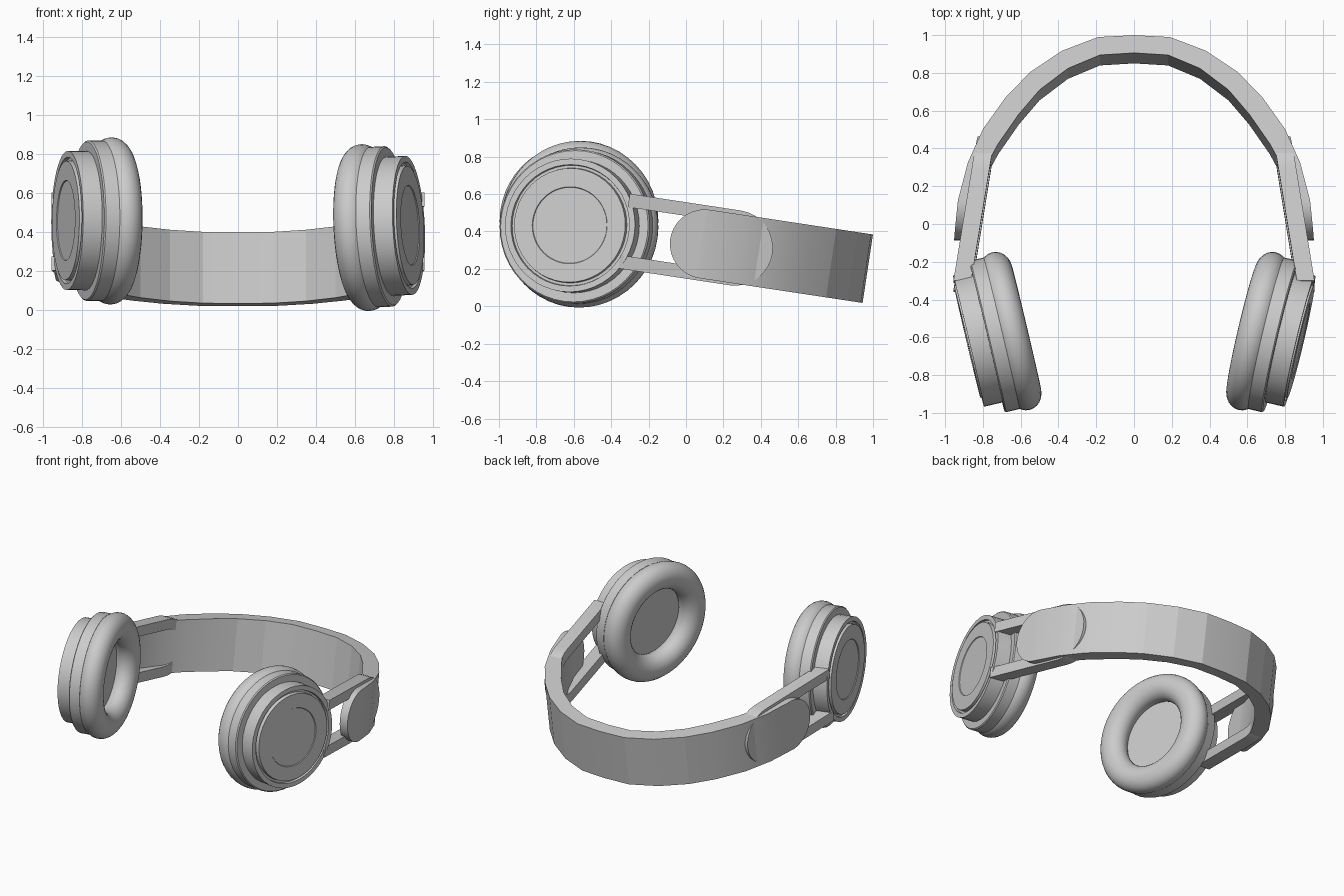
import bpy, bmesh, math
from mathutils import Matrix, Vector

cube = bpy.data.objects.get("Cube")
if cube:
    bpy.data.objects.remove(cube)

GREY = (0.6, 0.6, 0.6, 1)
mat = bpy.data.materials.new("plain grey")
mat.use_nodes = True
mat.diffuse_color = GREY
mat.node_tree.nodes["Principled BSDF"].inputs["Base Color"].default_value = GREY

# Band and forks share one tilted frame
TILT = Matrix.Translation((0, 0, 0.348)) @ Matrix.Rotation(math.radians(-8.6), 4, 'X')


def finish(name, bm, matrix, smooth_angle=None):
    bmesh.ops.remove_doubles(bm, verts=bm.verts, dist=1e-5)
    bmesh.ops.recalc_face_normals(bm, faces=bm.faces)
    mesh = bpy.data.meshes.new(name)
    bm.to_mesh(mesh)
    bm.free()
    mesh.materials.append(mat)
    ob = bpy.data.objects.new(name, mesh)
    bpy.context.collection.objects.link(ob)
    ob.matrix_world = matrix
    if smooth_angle:
        bpy.ops.object.select_all(action='DESELECT')
        ob.select_set(True)
        bpy.context.view_layer.objects.active = ob
        bpy.ops.object.shade_smooth_by_angle(angle=math.radians(smooth_angle))
    return ob


def loft(sections, bm):
    """Skin a list of four-cornered sections and cap both ends."""
    rings = [[bm.verts.new(p) for p in s] for s in sections]
    for a, b in zip(rings, rings[1:]):
        for i in range(4):
            j = (i + 1) % 4
            bm.faces.new((a[i], a[j], b[j], b[i]))
    bm.faces.new(rings[0])
    bm.faces.new(rings[-1])


def lathe(name, profile, matrix, steps=48):
    """Spin a profile of (radius, depth) about the local z axis."""
    bm = bmesh.new()
    verts = [bm.verts.new((r, 0, w)) for r, w in profile]
    edges = [bm.edges.new(pair) for pair in zip(verts, verts[1:])]
    bmesh.ops.spin(bm, geom=verts + edges, axis=(0, 0, 1), cent=(0, 0, 0),
                   angle=math.tau, steps=steps, use_duplicate=False)
    return finish(name, bm, matrix, 35)


# Headband: outer and inner outline of one half, ending in a rounded tip
HALF = 0.185
ROUND_START = 0.10
outer = [(0, .983), (.19, .973), (.38, .90), (.55, .785), (.68, .65),
         (.80, .48), (.88, .30), (.932, ROUND_START)]
inner = [(0, .888), (.18, .877), (.35, .805), (.50, .69), (.61, .56),
         (.72, .40), (.80, .25), (.855, ROUND_START)]
columns = [(Vector(o), Vector(i), HALF) for o, i in zip(outer, inner)]
tip_out, tip_in = Vector((.952, ROUND_START - HALF)), Vector((.89, ROUND_START - HALF))
for k in range(1, 11):
    a = math.radians(9 * k)
    columns.append((columns[7][0].lerp(tip_out, math.sin(a)),
                    columns[7][1].lerp(tip_in, math.sin(a)),
                    max(HALF * math.cos(a), 0.006)))


def band_section(column, side):
    o, i, h = column
    return [(side * o.x, o.y, h), (side * o.x, o.y, -h),
            (side * i.x, i.y, -h), (side * i.x, i.y, h)]


bm = bmesh.new()
sections = [band_section(c, -1) for c in reversed(columns)]
sections += [band_section(c, 1) for c in columns[1:]]
loft(sections, bm)
finish("headband", bm, TILT, 12)

# Cup profiles: radius, depth inward from the outer face
cap = [(0, -.003), (.203, -.003), (.206, -.008), (.305, -.008), (.308, .018),
       (.322, .018), (.325, 0), (.357, 0), (.357, .105), (0, .105)]
back_plate = [(0, .10), (.405, .10), (.412, .107), (.412, .18), (0, .18)]
pad = []
for k in range(25):
    a = math.tau * k / 24
    pad.append((.335 + .094 * math.cos(a), .23 + .085 * math.sin(a)))

for side, label, height, lean in ((1, "left", .433, -.05), (-1, "right", .458, -.01)):
    # Ear cup, facing inward and slightly back
    inward = Vector((-side * .973, .23, lean)).normalized()
    frame = (Matrix.Translation((side * .876, -.62, height))
             @ inward.to_track_quat('Z', 'Y').to_matrix().to_4x4())
    lathe(label + "_cup_cap", cap, frame)
    lathe(label + "_cup_plate", back_plate, frame)
    lathe(label + "_ear_pad", pad, frame)

    # Fork: two bars joined by a half-round behind the band tip
    front, bend, out_r, in_r, thick = -.335, .265, .202, .130, .047
    path = [(front, 0, 1)]
    path += [(bend, math.sin(a), math.cos(a))
             for a in (math.pi * k / 16 for k in range(17))]
    path += [(front, 0, -1)]
    sections = []
    for s, along, up in path:
        corners = []
        for r, t in ((out_r, thick), (out_r, -thick), (in_r, -thick), (in_r, thick)):
            y = s + r * along
            corners.append((side * (.855 - .161 * y + t), y, r * up + .004))
        sections.append(corners)
    bm = bmesh.new()
    loft(sections, bm)
    finish(label + "_fork", bm, TILT, 30)
